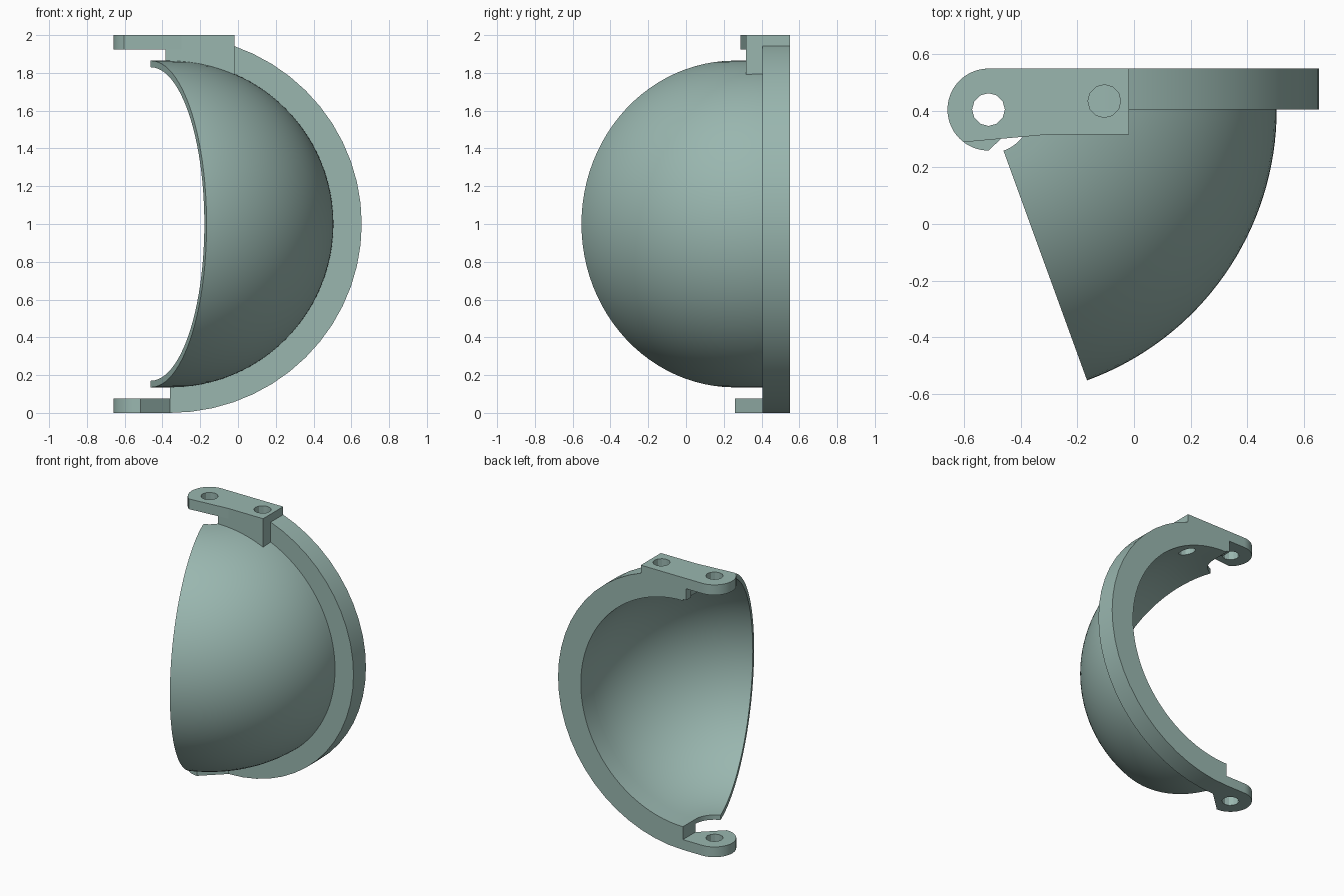
import bpy, bmesh
from math import sin, cos, pi, radians, asin
from mathutils import Vector

if "Cube" in bpy.data.objects:
    bpy.data.objects.remove(bpy.data.objects["Cube"])

PX, PY = -0.515, 0.405        # hinge axis
CX = PX + 0.155               # centre of the arched section
R_OUT, R_IN = 0.865, 0.83     # shell radii
BACK = 0.55

mat = bpy.data.materials.new("sage_green")
mat.use_nodes = True
colour = (0.32, 0.47, 0.43, 1)
mat.diffuse_color = colour
mat.node_tree.nodes["Principled BSDF"].inputs["Base Color"].default_value = colour


def finish(name, bm):
    bmesh.ops.remove_doubles(bm, verts=bm.verts, dist=1e-5)
    bmesh.ops.recalc_face_normals(bm, faces=bm.faces)
    mesh = bpy.data.meshes.new(name)
    bm.to_mesh(mesh)
    bm.free()
    mesh.materials.append(mat)
    ob = bpy.data.objects.new(name, mesh)
    bpy.context.collection.objects.link(ob)
    return ob


def prism(name, points, offset):
    """Extrude a closed outline of 3D points along an offset."""
    bm = bmesh.new()
    face = bm.faces.new([bm.verts.new(p) for p in points])
    new = bmesh.ops.extrude_face_region(bm, geom=[face])["geom"]
    moved = [v for v in new if isinstance(v, bmesh.types.BMVert)]
    bmesh.ops.translate(bm, verts=moved, vec=offset)
    return finish(name, bm)


def arc(rx, rz, a0, a1, n):
    """Points of an elliptic arc around the section centre, as (x, z)."""
    ts = [a0 + (a1 - a0) * i / n for i in range(n + 1)]
    return [(rx * cos(t), 1 + rz * sin(t)) for t in ts]


def shade(ob):
    bpy.ops.object.select_all(action="DESELECT")
    ob.select_set(True)
    bpy.context.view_layer.objects.active = ob
    bpy.ops.object.shade_smooth_by_angle(angle=radians(25))


def drill(obs, x, y, z0, z1, r, n):
    """Cut a vertical round hole through some parts."""
    ring = [(x + r * cos(2 * pi * i / n), y + r * sin(2 * pi * i / n), z0) for i in range(n)]
    cutter = prism("hole_cutter", ring, (0, 0, z1 - z0))
    cutter.hide_render = True
    for ob in obs:
        mod = ob.modifiers.new("hole", "BOOLEAN")
        mod.operation, mod.object, mod.solver = "DIFFERENCE", cutter, "EXACT"
        bpy.context.view_layer.objects.active = ob
        bpy.ops.object.modifier_apply(modifier=mod.name)
    bpy.data.objects.remove(cutter)


# Thin dome: arched section swept 70 degrees around the hinge axis
section = arc(R_OUT, R_OUT, pi / 2, -pi / 2, 48) + arc(R_IN, R_IN, -pi / 2, pi / 2, 48)
bm = bmesh.new()
first = bm.faces.new([bm.verts.new((CX + x, PY, z)) for x, z in section])
geom = [first] + list(first.edges) + list(first.verts)
bmesh.ops.spin(bm, geom=geom, cent=(PX, PY, 0), axis=(0, 0, 1), angle=-radians(70), steps=32)
dome = finish("dome_shell", bm)

# Flat rim behind the dome
outer = arc(1.015, 1.0, pi / 2, -pi / 2, 28)
inner = arc(R_IN, R_IN, -pi / 2, pi / 2, 48)
rim = prism("rim", [(CX + x, PY, z) for x, z in outer + inner], (0, BACK - PY, 0))

# Mounting block on top, its underside following the dome
bx0, bx1, by = -0.385, -0.018, 0.317
low = arc(0.84, 0.84, asin((CX - bx0) / 0.84) + pi / 2, pi / 2 - asin((bx1 - CX) / 0.84), 12)
block = prism("mounting_block", [(bx0, by, 2), *[(CX + x, by, z) for x, z in low], (bx1, by, 2)],
              (0, BACK - by, 0))
drill([block], PX, PY, 1.5, 1.925, 0.157, 48)

# Hinge tabs: round ears running into the block and the rim
r = BACK - PY
tabs = []
for name, z, end, front in (("upper_hinge_tab", 1.925, -0.3, by), ("lower_hinge_tab", 0, CX, PY)):
    start = asin((front - PY) / r)
    ts = [pi / 2 + (1.5 * pi + start - start + pi / 2 + start - pi) * i / 40 for i in range(41)]
    ears = [(PX + r * cos(t), PY + r * sin(t), z) for t in ts]
    tabs.append(prism(name, ears + [(end, front, z), (end, BACK, z)], (0, 0, 0.075)))

# Hinge and bolt holes
drill(tabs, PX, PY, -0.1, 2.1, 0.058, 12)
drill([block, rim, dome, tabs[0]], -0.105, 0.435, 1.6, 2.1, 0.058, 12)

for ob in [dome, rim, block] + tabs:
    shade(ob)
